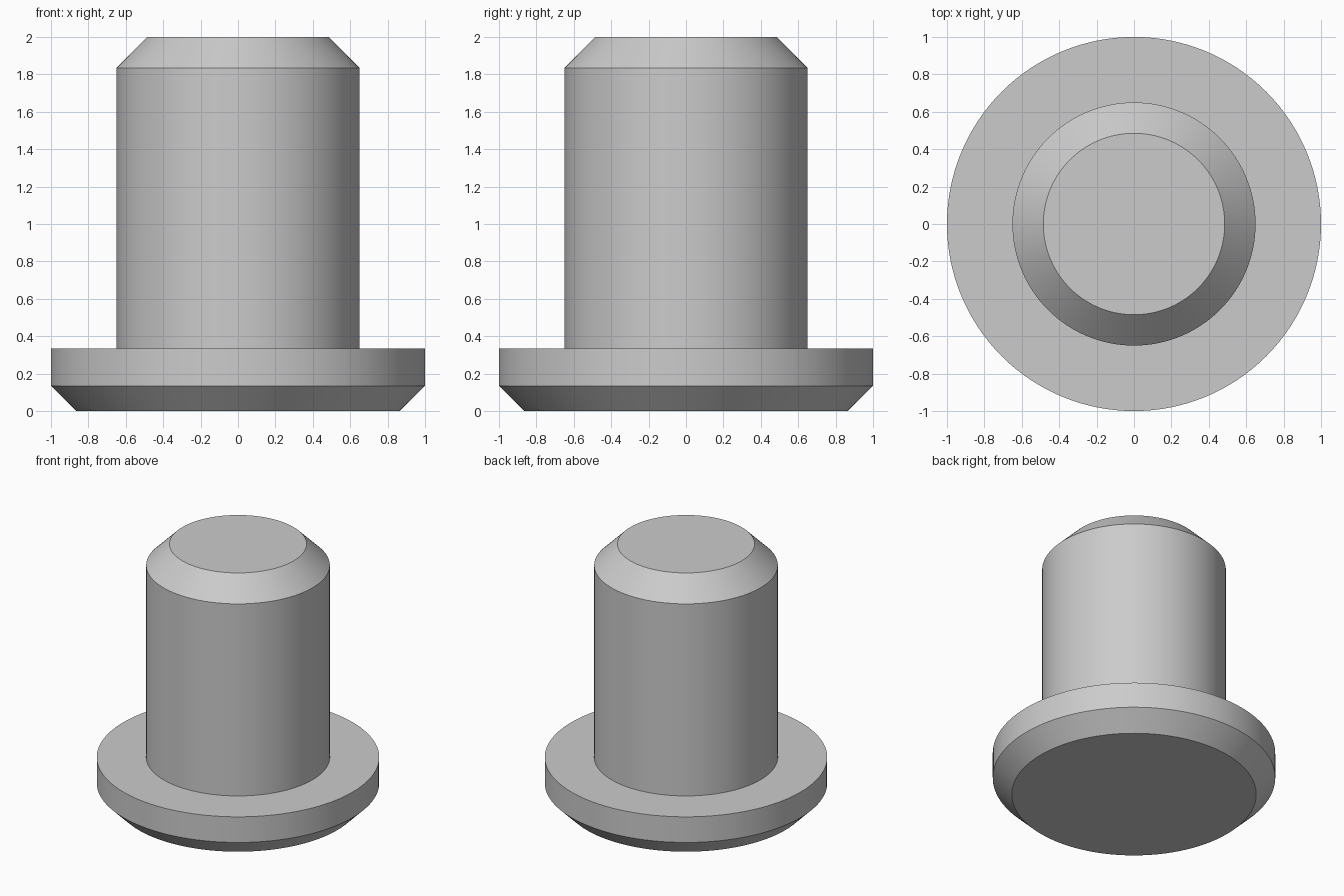
import bpy
import bmesh
import math

cube = bpy.data.objects.get("Cube")
if cube:
    bpy.data.objects.remove(cube, do_unlink=True)

SEGMENTS = 128

# Plain grey used on the whole part
grey = bpy.data.materials.new("light grey")
grey.use_nodes = True
colour = (0.6, 0.6, 0.6, 1.0)
grey.diffuse_color = colour
grey.node_tree.nodes["Principled BSDF"].inputs["Base Color"].default_value = colour


def lathe(name, profile):
    """Turn a (radius, height) profile around z, with single-face caps."""
    bm = bmesh.new()
    rings = []
    for radius, z in profile:
        ring = []
        for i in range(SEGMENTS):
            a = math.tau * i / SEGMENTS
            ring.append(bm.verts.new((radius * math.cos(a), radius * math.sin(a), z)))
        rings.append(ring)
    for low, high in zip(rings, rings[1:]):
        for i in range(SEGMENTS):
            j = (i + 1) % SEGMENTS
            bm.faces.new((low[i], low[j], high[j], high[i]))
    bm.faces.new(rings[0][::-1])
    bm.faces.new(rings[-1])
    mesh = bpy.data.meshes.new(name)
    bm.to_mesh(mesh)
    bm.free()
    mesh.materials.append(grey)
    obj = bpy.data.objects.new(name, mesh)
    bpy.context.collection.objects.link(obj)
    return obj


# Chamfered flange, shoulder, shaft and chamfered tip in one solid
pin = lathe("flanged_pin", [
    (0.865, 0.0), (1.0, 0.135), (1.0, 0.335),
    (0.65, 0.335), (0.65, 1.835), (0.485, 2.0),
])

bpy.ops.object.select_all(action="DESELECT")
pin.select_set(True)
bpy.context.view_layer.objects.active = pin
bpy.ops.object.shade_smooth_by_angle(angle=math.radians(30))
